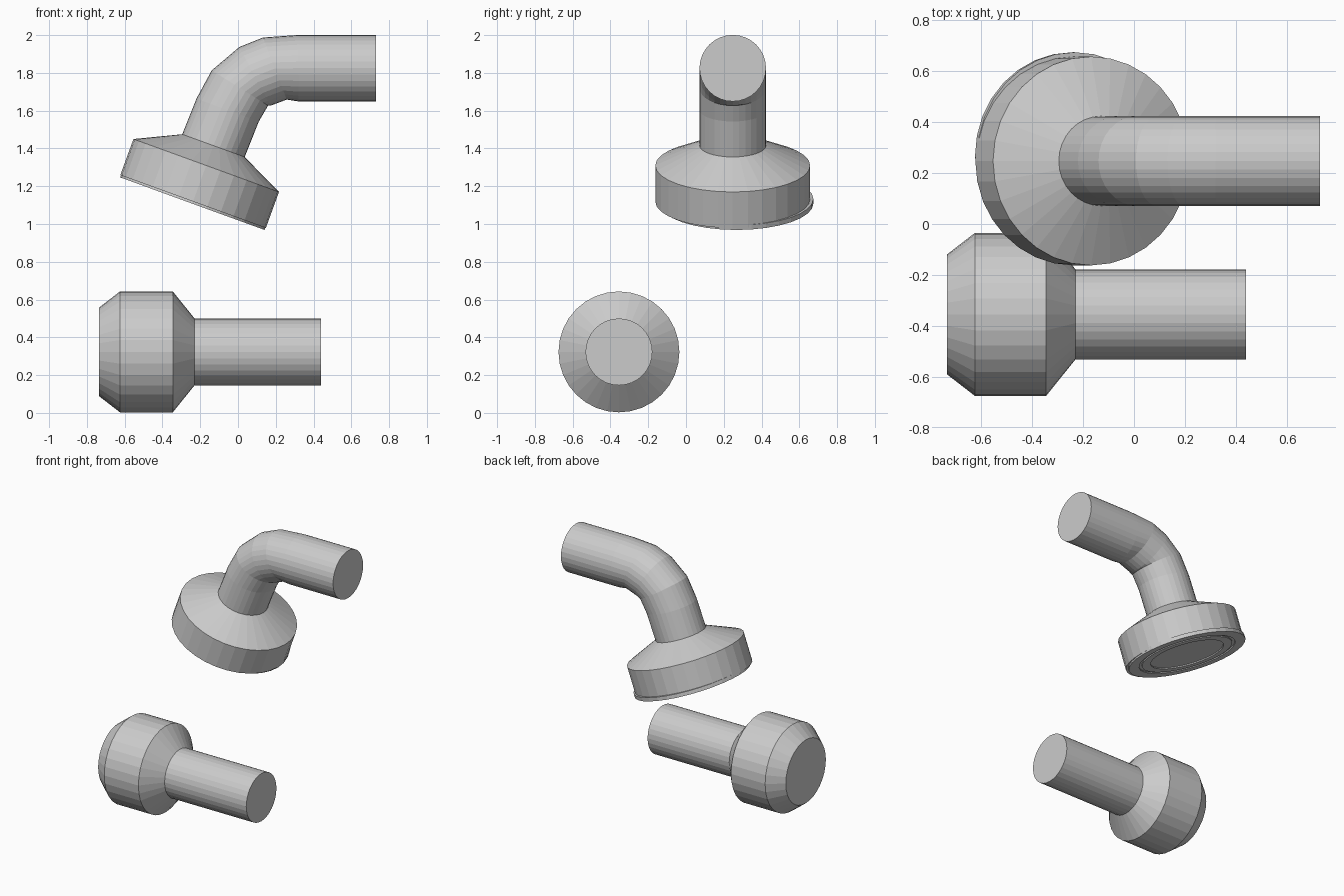
import bpy, bmesh, math
from mathutils import Vector

if "Cube" in bpy.data.objects:
    bpy.data.objects.remove(bpy.data.objects["Cube"])

SIDES = 32


def loft(name, rings):
    """Skin round sections (centre, direction, radius) and cap both ends."""
    bm = bmesh.new()
    side = Vector((0, 1, 0))
    loops = []
    for centre, direction, radius in rings:
        up = direction.normalized().cross(side)
        loops.append([bm.verts.new(centre + radius * (math.cos(a) * side + math.sin(a) * up))
                      for a in (2 * math.pi * i / SIDES for i in range(SIDES))])
    for a, b in zip(loops, loops[1:]):
        for i in range(SIDES):
            j = (i + 1) % SIDES
            bm.faces.new((a[i], a[j], b[j], b[i]))
    bm.faces.new(loops[0])
    bm.faces.new(loops[-1])
    bmesh.ops.recalc_face_normals(bm, faces=bm.faces)
    mesh = bpy.data.meshes.new(name)
    bm.to_mesh(mesh)
    bm.free()
    obj = bpy.data.objects.new(name, mesh)
    bpy.context.collection.objects.link(obj)
    return obj


def turned(name, origin, axis, profile):
    """Revolve (distance, radius) pairs around an axis."""
    return loft(name, [(origin + axis * d, axis, r) for d, r in profile])


# Tap knob with its stem
X = Vector((1, 0, 0))
turned("tap_handle", Vector((0, -0.355, 0.323)), X,
       [(-0.735, 0.235), (-0.625, 0.32), (-0.345, 0.32), (-0.23, 0.177), (0.44, 0.177)])

# Bent shower arm: x, z and heading in degrees above horizontal
Y0 = 0.2475
path = [(-0.13, 1.415, 70), (-0.055, 1.603, 70), (0.01, 1.72, 58),
        (0.09, 1.782, 28), (0.195, 1.823, 21), (0.32, 1.825, 0), (0.73, 1.825, 0)]
loft("shower_arm", [(Vector((x, Y0, z)),
                     Vector((math.cos(math.radians(a)), 0, math.sin(math.radians(a)))), 0.176)
                    for x, z, a in path])

# Tilted shower head, measured down from the arm
tilt = math.radians(70)
down = Vector((-math.cos(tilt), 0, -math.sin(tilt)))
neck = Vector((-0.13, Y0, 1.415))
turned("shower_head", neck, down, [(0, 0.176), (0.112, 0.41), (0.315, 0.41)])

# Slightly offset face plate with shallow concentric steps
turned("spray_plate", neck + Vector((0, 0.02, 0)), down,
       [(0.30, 0.407), (0.327, 0.407), (0.327, 0.335), (0.319, 0.335),
        (0.319, 0.315), (0.327, 0.315), (0.327, 0.255), (0.319, 0.255)])
